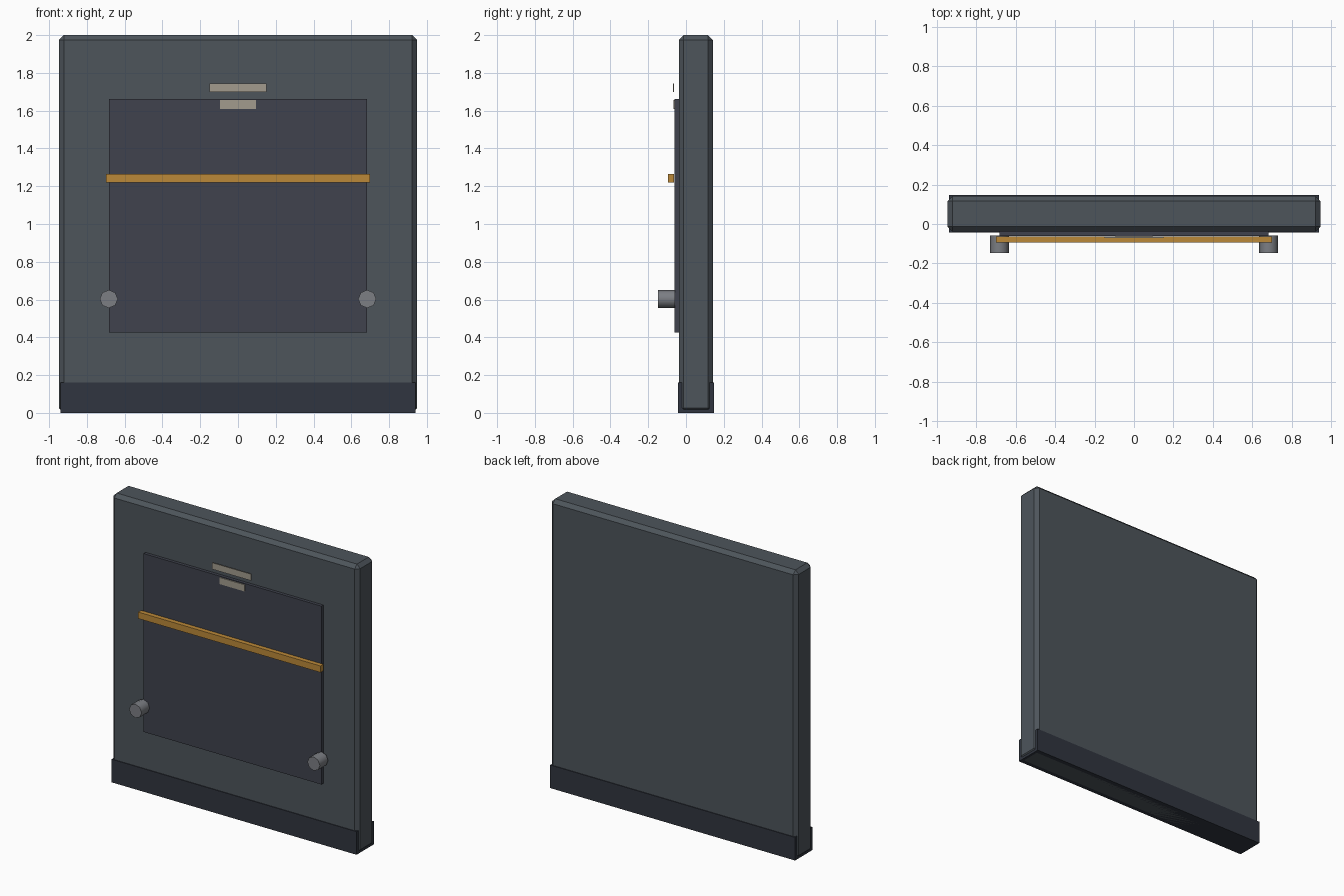
import bpy, math

if "Cube" in bpy.data.objects:
    bpy.data.objects.remove(bpy.data.objects["Cube"])


def material(name, rgb):
    m = bpy.data.materials.new(name)
    m.diffuse_color = (*rgb, 1)
    m.use_nodes = True
    m.node_tree.nodes["Principled BSDF"].inputs["Base Color"].default_value = m.diffuse_color
    return m


SLATE = material("slate", (0.075, 0.09, 0.105))
DARK = material("dark_slate", (0.03, 0.036, 0.05))
SCREEN = material("panel_grey", (0.05, 0.055, 0.075))
AMBER = material("amber", (0.5, 0.25, 0.04))
BEIGE = material("beige", (0.36, 0.33, 0.27))
STEEL = material("steel", (0.2, 0.21, 0.23))


def box(name, half_x, y, z, mat, bevel=0):
    """Box centred on x = 0 with given y and z ranges."""
    bpy.ops.mesh.primitive_cube_add(
        size=1, location=(0, (y[0] + y[1]) / 2, (z[0] + z[1]) / 2))
    ob = bpy.context.object
    ob.name = name
    ob.scale = (2 * half_x, y[1] - y[0], z[1] - z[0])
    bpy.ops.object.transform_apply(location=False, rotation=False, scale=True)
    ob.data.materials.append(mat)
    if bevel:
        mod = ob.modifiers.new("chamfer", 'BEVEL')
        mod.width = bevel
        mod.segments = 1
    return ob


# Chamfered slab and the plinth wrapped round its foot
box("slab", 0.947, (-0.038, 0.142), (0, 2), SLATE, 0.025)
box("plinth", 0.94, (-0.043, 0.147), (0, 0.16), DARK)

# Front panel with its cross bar and two small plates
box("front_panel", 0.682, (-0.06, -0.036), (0.425, 1.662), SCREEN)
box("cross_bar", 0.70, (-0.095, -0.063), (1.22, 1.265), AMBER)
box("upper_plate", 0.15, (-0.07, -0.064), (1.70, 1.745), BEIGE)
box("lower_plate", 0.095, (-0.067, -0.058), (1.61, 1.656), BEIGE)

# Pegs at the lower corners of the panel
for side, x in (("left", -0.684), ("right", 0.684)):
    bpy.ops.mesh.primitive_cylinder_add(
        vertices=8, radius=0.048, depth=0.09,
        location=(x, -0.103, 0.603), rotation=(math.pi / 2, 0, 0))
    peg = bpy.context.object
    peg.name = side + "_peg"
    peg.data.materials.append(STEEL)
    bpy.ops.object.shade_smooth_by_angle(angle=math.radians(50))
